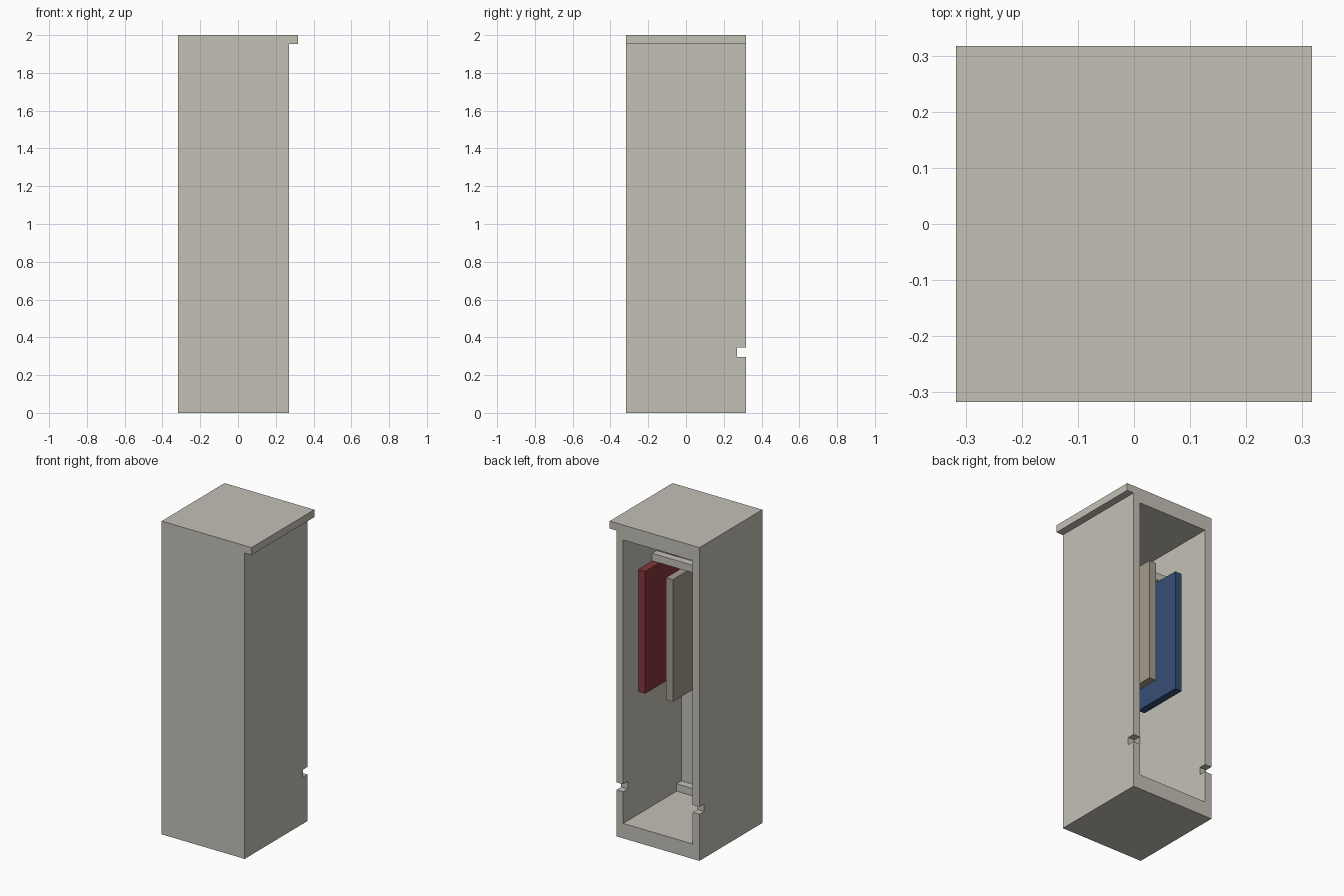
import bpy, bmesh

if "Cube" in bpy.data.objects:
    bpy.data.objects.remove(bpy.data.objects["Cube"], do_unlink=True)

H = 0.317      # half width of the footprint
T = 0.0476     # board thickness
INNER_L, INNER_R = H - 2 * T, -H + T   # inner faces of the side walls


def material(name, rgb):
    m = bpy.data.materials.new(name)
    m.use_nodes = True
    m.diffuse_color = (*rgb, 1)
    bsdf = next(n for n in m.node_tree.nodes if n.type == 'BSDF_PRINCIPLED')
    bsdf.inputs["Base Color"].default_value = (*rgb, 1)
    return m


stone = material("warm light grey", (0.55, 0.53, 0.47))
tan = material("dull beige", (0.38, 0.34, 0.265))
red = material("dark red", (0.23, 0.038, 0.042))
blue = material("navy blue", (0.037, 0.077, 0.175))


def extrude_xz(name, profile, y0, y1, mat):
    """Extrude a closed x-z outline from y0 to y1."""
    bm = bmesh.new()
    face = bm.faces.new([bm.verts.new((x, y0, z)) for x, z in profile])
    ext = bmesh.ops.extrude_face_region(bm, geom=[face])
    verts = [v for v in ext["geom"] if isinstance(v, bmesh.types.BMVert)]
    bmesh.ops.translate(bm, verts=verts, vec=(0, y1 - y0, 0))
    bmesh.ops.recalc_face_normals(bm, faces=bm.faces)
    mesh = bpy.data.meshes.new(name)
    bm.to_mesh(mesh)
    bm.free()
    mesh.materials.append(mat)
    ob = bpy.data.objects.new(name, mesh)
    bpy.context.collection.objects.link(ob)
    return ob


def box(name, x, y, z, mat):
    outline = [(x[0], z[0]), (x[1], z[0]), (x[1], z[1]), (x[0], z[1])]
    return extrude_xz(name, outline, y[0], y[1], mat)


def cut(ob, cutter):
    """Subtract the cutter, then discard it."""
    cutter.hide_render = True
    mod = ob.modifiers.new("cut", 'BOOLEAN')
    mod.operation = 'DIFFERENCE'
    mod.solver = 'EXACT'
    mod.object = cutter
    bpy.context.view_layer.objects.active = ob
    bpy.ops.object.modifier_apply(modifier=mod.name)
    bpy.data.objects.remove(cutter, do_unlink=True)


# Cabinet shell with a top lip on its left side
cabinet = extrude_xz("cabinet", [(-H, 0), (H - T, 0), (H - T, 2 - T), (H, 2 - T),
                                 (H, 2), (-H, 2)], -H, H, stone)

# Hollow open at the back, and a notch across both side walls
cut(cabinet, box("hollow_cutter", (INNER_R, INNER_L), (-H + T, H + 0.1),
                 (2 * T, 2 - 2 * T), stone))
cut(cabinet, box("notch_cutter", (-H - 0.1, H + 0.1), (H - T, H + 0.1),
                 (0.297, 0.345), stone))

# Strip along the floor and the hanging rail
box("floor_strip", (INNER_R, INNER_L), (-H + T, -H + 2 * T), (2 * T, 3 * T), stone)
box("hanging_rail", (INNER_R, INNER_L), (-T / 2, T / 2), (1.66, 1.66 + T), stone)

# Panels hanging below the rail
for name, x, mat in (("red_panel", 0.195, red), ("beige_panel", 0, tan),
                     ("blue_panel", -0.195, blue)):
    box(name, (x - T / 2, x + T / 2), (-0.167, 0.167), (0.88, 1.66), mat)
